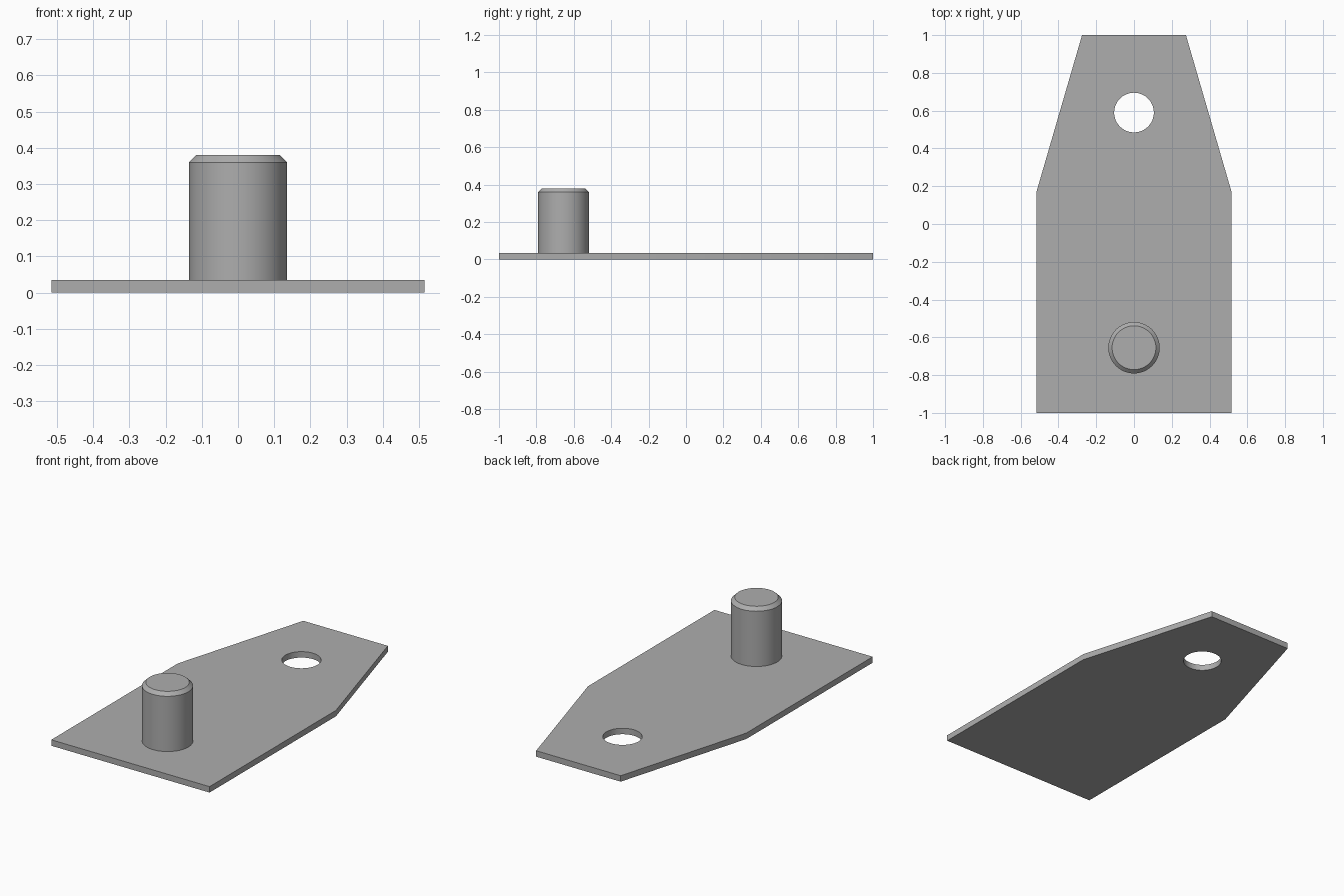
import bpy, bmesh, math

if "Cube" in bpy.data.objects:
    bpy.data.objects.remove(bpy.data.objects["Cube"])

THICK = 0.035          # plate thickness
PIN_Y, PIN_R = -0.655, 0.136
PIN_TOP, CHAMFER = 0.38, 0.02
HOLE_Y, HOLE_R = 0.59, 0.105
SEGMENTS = 64

steel = bpy.data.materials.new("grey_steel")
steel.diffuse_color = (0.42, 0.42, 0.42, 1)
steel.use_nodes = True
steel.node_tree.nodes["Principled BSDF"].inputs["Base Color"].default_value = steel.diffuse_color


def make_object(name, bm):
    bmesh.ops.recalc_face_normals(bm, faces=bm.faces)
    mesh = bpy.data.meshes.new(name)
    bm.to_mesh(mesh)
    bm.free()
    mesh.materials.append(steel)
    obj = bpy.data.objects.new(name, mesh)
    bpy.context.collection.objects.link(obj)
    return obj


def ring(bm, y, z, r):
    steps = [2 * math.pi * i / SEGMENTS for i in range(SEGMENTS)]
    return [bm.verts.new((r * math.cos(a), y + r * math.sin(a), z)) for a in steps]


def lathe(name, y, profile):
    """Closed round solid from (radius, height) pairs."""
    bm = bmesh.new()
    rings = [ring(bm, y, z, r) for r, z in profile]
    for low, high in zip(rings, rings[1:]):
        for i in range(SEGMENTS):
            j = (i + 1) % SEGMENTS
            bm.faces.new((low[i], low[j], high[j], high[i]))
    bm.faces.new(rings[0][::-1])
    bm.faces.new(rings[-1])
    return make_object(name, bm)


def shade(obj):
    bpy.ops.object.select_all(action='DESELECT')
    obj.select_set(True)
    bpy.context.view_layer.objects.active = obj
    bpy.ops.object.shade_smooth_by_angle(angle=math.radians(30))


# Plate: mirrored half outline, extruded upward
half = [(0.515, -1.0), (0.515, 0.175), (0.275, 1.0)]
outline = half + [(-x, y) for x, y in reversed(half)]
bm = bmesh.new()
base = bm.faces.new([bm.verts.new((x, y, 0)) for x, y in outline])
top = bmesh.ops.extrude_face_region(bm, geom=[base], use_keep_orig=True)
bmesh.ops.translate(bm, vec=(0, 0, THICK),
                    verts=[v for v in top["geom"] if isinstance(v, bmesh.types.BMVert)])
plate = make_object("plate", bm)

# Round hole through the tapered end
cutter = lathe("hole_cutter", HOLE_Y, [(HOLE_R, -0.1), (HOLE_R, 0.1)])
cut = plate.modifiers.new("hole", 'BOOLEAN')
cut.operation, cut.solver, cut.object = 'DIFFERENCE', 'EXACT', cutter
bpy.context.view_layer.objects.active = plate
bpy.ops.object.modifier_apply(modifier=cut.name)
bpy.data.objects.remove(cutter)
shade(plate)

# Upright pin with chamfered top
pin = lathe("pin", PIN_Y, [(PIN_R, THICK), (PIN_R, PIN_TOP - CHAMFER),
                           (PIN_R - CHAMFER, PIN_TOP)])
shade(pin)
